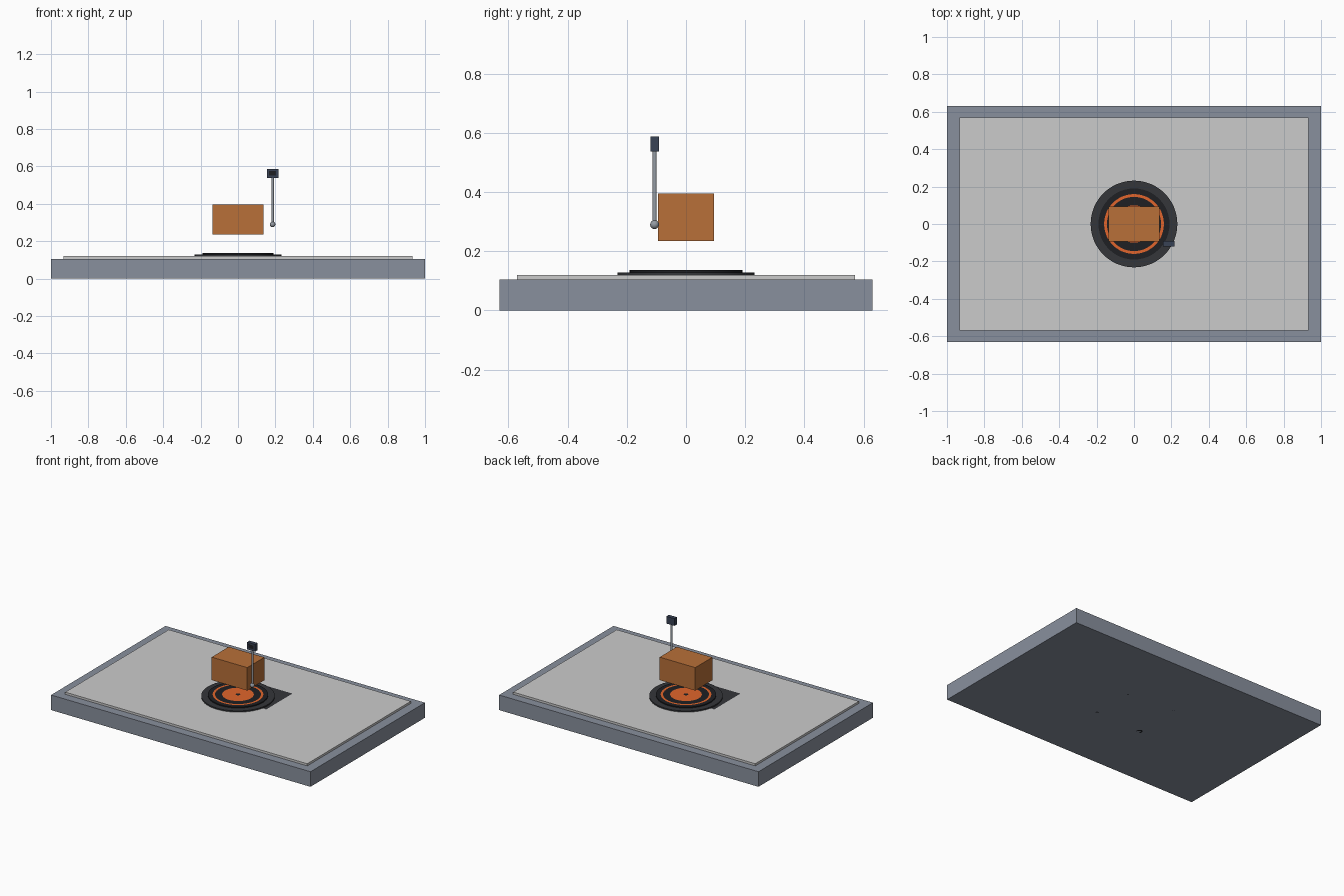
import bpy, math

if "Cube" in bpy.data.objects:
    bpy.data.objects.remove(bpy.data.objects["Cube"])

def mat(name, r, g, b):
    m = bpy.data.materials.new(name)
    m.diffuse_color = (r, g, b, 1)
    m.use_nodes = True
    m.node_tree.nodes["Principled BSDF"].inputs["Base Color"].default_value = m.diffuse_color
    return m

SLATE = mat("slate", 0.25, 0.28, 0.34)
PALE = mat("pale_grey", 0.60, 0.61, 0.63)
DARK = mat("dark_metal", 0.035, 0.037, 0.042)
BLACK = mat("black_iron", 0.013, 0.014, 0.017)
GLOW = mat("glowing_orange", 0.75, 0.13, 0.025)
COPPER = mat("copper_brown", 0.48, 0.16, 0.04)
STEEL = mat("steel", 0.30, 0.33, 0.37)
NAVY = mat("navy", 0.04, 0.055, 0.09)

def finish(name, m, smooth=False):
    o = bpy.context.object
    o.name = name
    o.data.materials.append(m)
    if smooth:
        bpy.ops.object.shade_smooth_by_angle()
    return o

def box(name, m, x, y, z):
    """Box from (min, max) ranges."""
    bpy.ops.mesh.primitive_cube_add(size=1, location=[(a + b) / 2 for a, b in (x, y, z)])
    bpy.context.object.scale = [b - a for a, b in (x, y, z)]
    bpy.ops.object.transform_apply(location=False, rotation=False)
    return finish(name, m)

def cyl(name, m, r, z0, z1, x=0, y=0, n=48):
    bpy.ops.mesh.primitive_cylinder_add(vertices=n, radius=r, depth=z1 - z0,
                                        location=(x, y, (z0 + z1) / 2))
    return finish(name, m, True)

def flat_ring(name, m, r0, r1, z, n=48):
    """Flat annulus facing up."""
    circle = lambda r: [(r * math.cos(2 * math.pi * i / n), r * math.sin(2 * math.pi * i / n), z)
                        for i in range(n)]
    faces = [(i, n + i, n + (i + 1) % n, (i + 1) % n) for i in range(n)]
    me = bpy.data.meshes.new(name)
    me.from_pydata(circle(r0) + circle(r1), [], faces)
    o = bpy.data.objects.new(name, me)
    bpy.context.collection.objects.link(o)
    me.materials.append(m)

# bench slab and worktop
box("bench_slab", SLATE, (-1, 1), (-0.63, 0.63), (0, 0.105))
box("worktop", PALE, (-0.933, 0.933), (-0.57, 0.57), (0.105, 0.12))

# heater housing sunk into the bench, with four feet
box("heater_housing", DARK, (-0.255, 0.255), (-0.235, 0.235), (0.025, 0.12))
for sx in (-1, 1):
    for sy in (-1, 1):
        cyl("heater_foot", BLACK, 0.02, 0, 0.025, sx * 0.18, sy * 0.16, 16)

# hot plate discs and glowing coils
cyl("burner_rim", DARK, 0.232, 0.12, 0.129)
cyl("burner_plate", BLACK, 0.19, 0.129, 0.136)
flat_ring("inner_coil", GLOW, 0.015, 0.10, 0.1361)
flat_ring("outer_coil", GLOW, 0.145, 0.16, 0.1361)

# metal block above the burner
box("metal_block", COPPER, (-0.137, 0.137), (-0.094, 0.094), (0.235, 0.395))

# temperature probe
PX, PY = 0.185, -0.106
cyl("probe_rod", STEEL, 0.007, 0.29, 0.54, PX, PY, 20)
bpy.ops.mesh.primitive_uv_sphere_add(segments=24, ring_count=12, radius=0.015,
                                     location=(PX, PY, 0.29))
finish("probe_tip", STEEL, True)
box("probe_head", NAVY, (PX - 0.031, PX + 0.031), (PY - 0.014, PY + 0.014), (0.537, 0.587))
box("probe_display", BLACK, (PX - 0.018, PX + 0.018), (PY - 0.0145, PY - 0.01), (0.55, 0.576))
